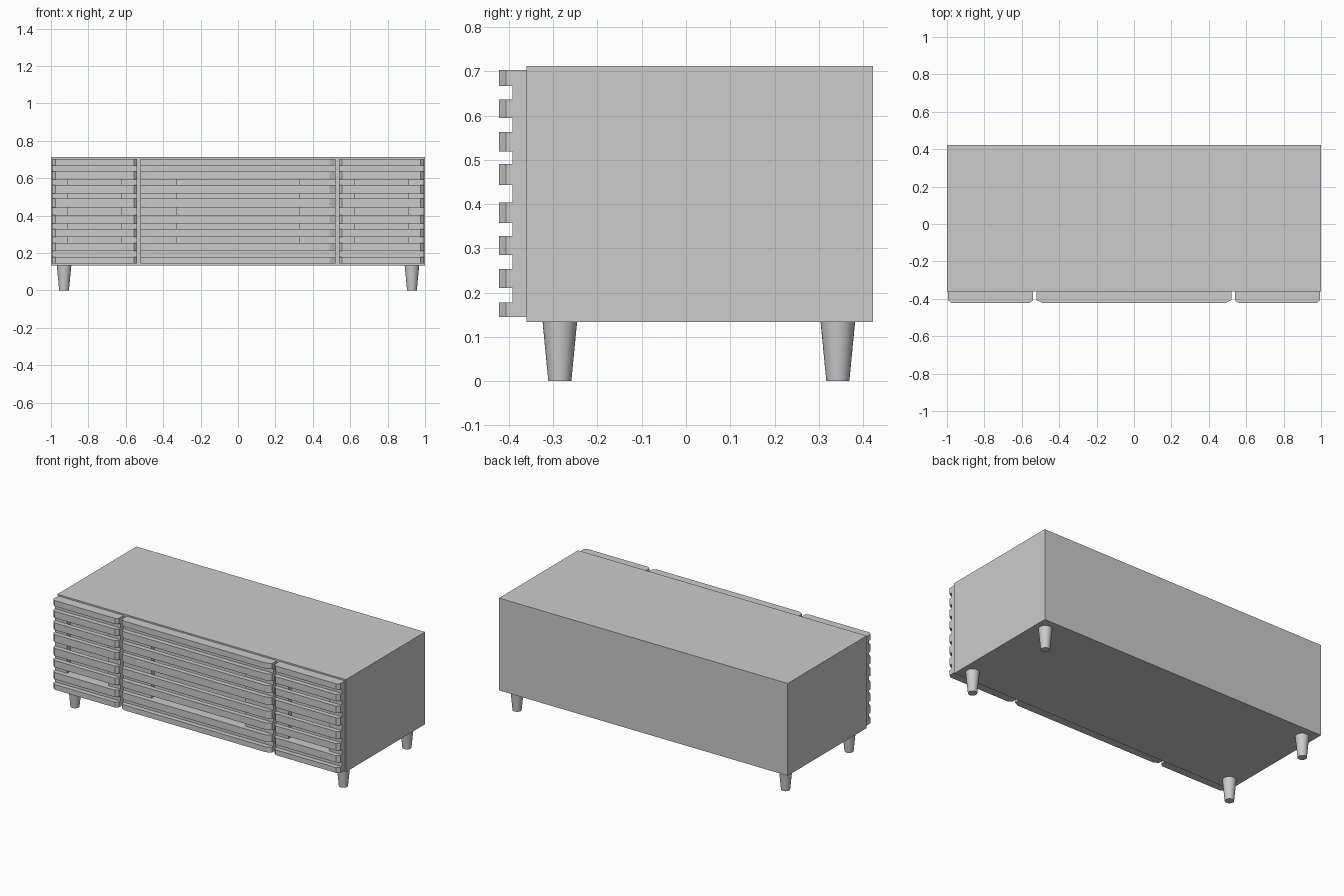
import bpy, bmesh

if "Cube" in bpy.data.objects:
    bpy.data.objects.remove(bpy.data.objects["Cube"])

BODY_FRONT, PANEL_FRONT, SLAT_EDGE, SLAT_FRONT = -0.36, -0.392, -0.407, -0.422
DOOR_Z0, DOOR_Z1 = 0.145, 0.703
HOLE_Z0, HOLE_Z1 = 0.253, 0.594


def finish(name, bm):
    bmesh.ops.recalc_face_normals(bm, faces=bm.faces)
    mesh = bpy.data.meshes.new(name)
    bm.to_mesh(mesh)
    bm.free()
    obj = bpy.data.objects.new(name, mesh)
    bpy.context.collection.objects.link(obj)
    return obj


def add_prism(bm, outline, z0, z1):
    low = [bm.verts.new((x, y, z0)) for x, y in outline]
    high = [bm.verts.new((x, y, z1)) for x, y in outline]
    bm.faces.new(low)
    bm.faces.new(high)
    n = len(outline)
    for i in range(n):
        j = (i + 1) % n
        bm.faces.new((low[i], low[j], high[j], high[i]))


def door_frame(name, x0, x1, hx0, hx1):
    # backing panel with a rectangular opening
    bm = bmesh.new()

    def ring(a, b, z0, z1, y):
        return [bm.verts.new((x, y, z)) for x, z in ((a, z0), (b, z0), (b, z1), (a, z1))]

    loops = [ring(x0, x1, DOOR_Z0, DOOR_Z1, BODY_FRONT),
             ring(x0, x1, DOOR_Z0, DOOR_Z1, PANEL_FRONT),
             ring(hx0, hx1, HOLE_Z0, HOLE_Z1, PANEL_FRONT),
             ring(hx0, hx1, HOLE_Z0, HOLE_Z1, BODY_FRONT)]
    for k in range(4):
        a, b = loops[k], loops[(k + 1) % 4]
        for i in range(4):
            j = (i + 1) % 4
            bm.faces.new((a[i], a[j], b[j], b[i]))
    finish(name, bm)


SLATS = [(0.145, 0.178), (0.210, 0.253), (0.285, 0.328), (0.357, 0.404),
         (0.443, 0.490), (0.519, 0.563), (0.594, 0.636), (0.667, 0.703)]


def door_slats(name, x0, x1, chamfer):
    # horizontal slats with chamfered front corners
    outline = [(x0, PANEL_FRONT), (x0, SLAT_EDGE), (x0 + chamfer, SLAT_FRONT),
               (x1 - chamfer, SLAT_FRONT), (x1, SLAT_EDGE), (x1, PANEL_FRONT)]
    bm = bmesh.new()
    for z0, z1 in SLATS:
        add_prism(bm, outline, z0, z1)
    finish(name, bm)


# cabinet body
bm = bmesh.new()
add_prism(bm, [(-1, BODY_FRONT), (1, BODY_FRONT), (1, 0.422), (-1, 0.422)], 0.134, 0.712)
finish("cabinet_body", bm)

# two side doors and a wide centre door
for name, x0, x1, hx0, hx1, chamfer in (
        ("left_door", -0.994, -0.539, -0.91, -0.623, 0.018),
        ("centre_door", -0.52, 0.52, -0.325, 0.325, 0.03),
        ("right_door", 0.539, 0.994, 0.623, 0.91, 0.018)):
    door_frame(name + "_frame", x0, x1, hx0, hx1)
    door_slats(name + "_slats", x0, x1, chamfer)

# tapered round legs
for side, x in (("left", -0.93), ("right", 0.93)):
    for end, y in (("front", -0.285), ("back", 0.343)):
        bpy.ops.mesh.primitive_cone_add(vertices=32, radius1=0.026, radius2=0.039,
                                        depth=0.134, location=(x, y, 0.067))
        leg = bpy.context.object
        leg.name = f"{end}_{side}_leg"
        bpy.ops.object.shade_smooth_by_angle()
